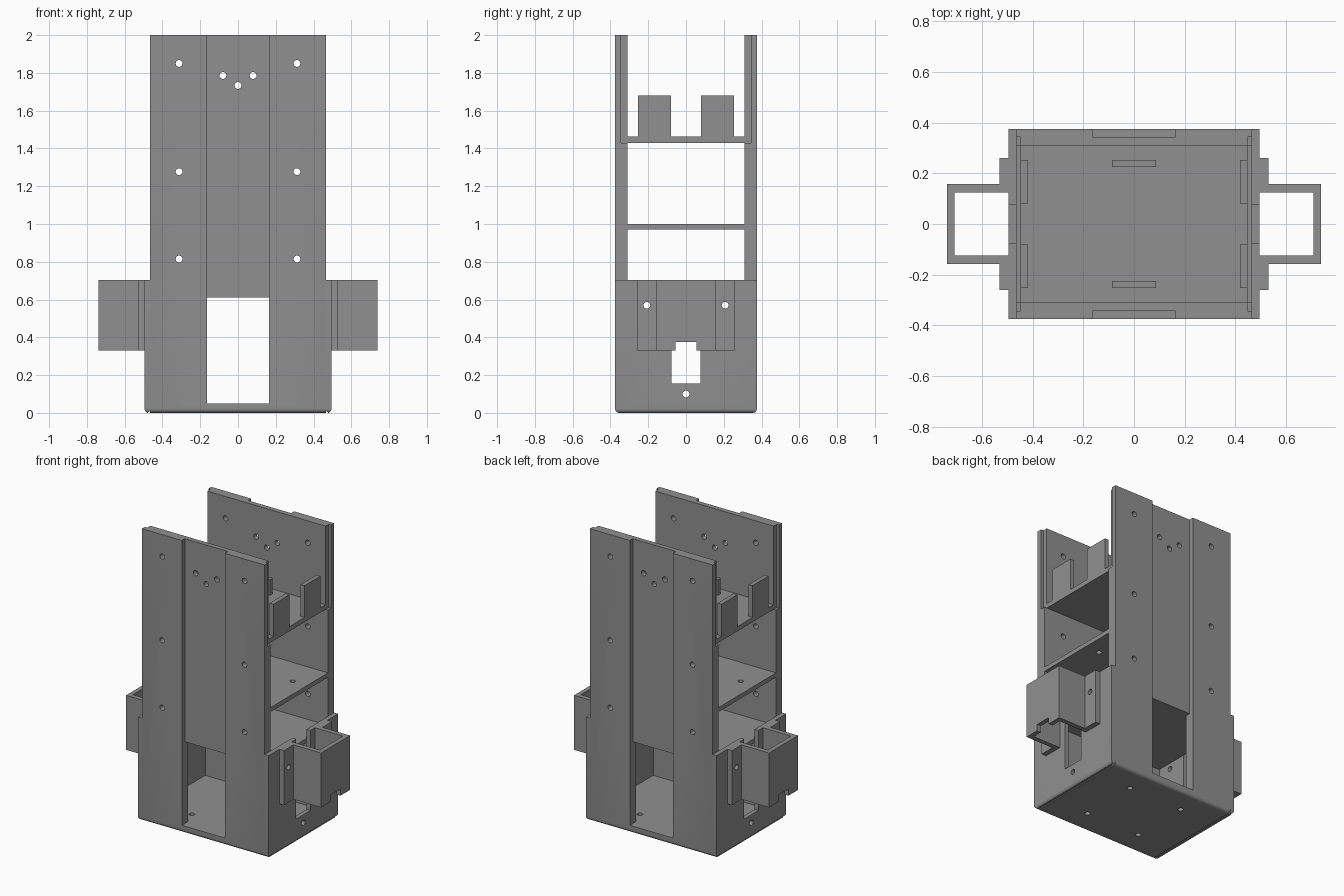
import bpy, bmesh, math
from mathutils import Matrix, Vector

if "Cube" in bpy.data.objects:
    bpy.data.objects.remove(bpy.data.objects["Cube"])

grey = bpy.data.materials.new("plain_grey")
grey.diffuse_color = (0.28, 0.28, 0.28, 1)
grey.use_nodes = True
grey.node_tree.nodes["Principled BSDF"].inputs["Base Color"].default_value = grey.diffuse_color


def finish(name, bm):
    me = bpy.data.meshes.new(name)
    bm.to_mesh(me)
    bm.free()
    me.materials.append(grey)
    ob = bpy.data.objects.new(name, me)
    bpy.context.collection.objects.link(ob)
    return ob


def box(name, x0, x1, y0, y1, z0, z1):
    bm = bmesh.new()
    bmesh.ops.create_cube(bm, size=1)
    for v in bm.verts:
        v.co = ((x0 + x1) / 2 + v.co.x * (x1 - x0),
                (y0 + y1) / 2 + v.co.y * (y1 - y0),
                (z0 + z1) / 2 + v.co.z * (z1 - z0))
    return finish(name, bm)


def drill(axis, pos, length=0.3, r=0.018):
    bm = bmesh.new()
    bmesh.ops.create_cone(bm, cap_ends=True, segments=24, radius1=r, radius2=r, depth=length)
    rot = Vector((0, 0, 1)).rotation_difference(Vector(axis)).to_matrix().to_4x4()
    bm.transform(Matrix.Translation(pos) @ rot)
    return finish("cutter", bm)


def activate(ob):
    bpy.ops.object.select_all(action='DESELECT')
    ob.select_set(True)
    bpy.context.view_layer.objects.active = ob


def combine(ob, others, op='DIFFERENCE'):
    for c in others:
        m = ob.modifiers.new("bool", 'BOOLEAN')
        m.operation, m.solver, m.object = op, 'EXACT', c
        activate(ob)
        bpy.ops.object.modifier_apply(modifier=m.name)
        bpy.data.objects.remove(c)
    return ob


def round_base(ob):
    # rounds the outer bottom edges that run along x
    bm = bmesh.new()
    bm.from_mesh(ob.data)
    edges = [e for e in bm.edges if all(v.co.z < 0.001 and abs(v.co.y) > 0.374 for v in e.verts)]
    bmesh.ops.bevel(bm, geom=edges, offset=0.022, segments=5, profile=0.5, affect='EDGES')
    bm.to_mesh(ob.data)
    bm.free()
    return ob


def turned_copy(ob, name):
    # the model repeats under a half turn about z
    me = ob.data.copy()
    me.transform(Matrix.Rotation(math.pi, 4, 'Z'))
    c = bpy.data.objects.new(name, me)
    bpy.context.collection.objects.link(c)
    return c


Y = (0, 1, 0)
X = (1, 0, 0)
Z = (0, 0, 1)

# Tall wall with central groove, window, panel notches and screw holes
wall = round_base(box("front_wall", -0.465, 0.465, -0.375, -0.31, 0, 2))
cuts = [box("cutter", -0.163, 0.163, -0.5, -0.343, 0.05, 2.1),
        box("cutter", -0.163, 0.163, -0.5, -0.2, 0.05, 0.61)]
for s in (-1, 1):
    xs = sorted((s * 0.447, s * 0.6))
    cuts.append(box("cutter", *xs, -0.343, -0.2, 1.43, 2.1))
    cuts += [drill(Y, (s * 0.312, -0.34, z)) for z in (1.85, 1.277, 0.815)]
    cuts.append(drill(Y, (s * 0.08, -0.34, 1.786)))
cuts.append(drill(Y, (0, -0.34, 1.733)))
combine(wall, cuts)
turned_copy(wall, "back_wall")

# Lower side panel, open in the middle
side = round_base(box("right_side_panel", 0.465, 0.495, -0.375, 0.375, 0, 0.703))
cuts = [box("cutter", 0.4, 0.6, -0.077, 0.077, 0.155, 0.8), drill(X, (0.48, 0, 0.1))]
cuts += [drill(X, (0.48, s * 0.207, 0.57)) for s in (-1, 1)]
combine(side, cuts)
turned_copy(side, "left_side_panel")

# Bracket: flange and open sleeve, with a notch in the outer wall
bracket = box("right_bracket", 0.495, 0.53, -0.26, 0.26, 0.33, 0.703)
combine(bracket, [box("sleeve", 0.51, 0.738, -0.157, 0.157, 0.33, 0.703)], 'UNION')
cuts = [box("cutter", 0.4, 0.708, -0.125, 0.125, 0.2, 0.8),
        box("cutter", 0.6, 0.8, -0.055, 0.055, 0.2, 0.375)]
cuts += [drill(X, (0.51, s * 0.207, 0.57)) for s in (-1, 1)]
combine(bracket, cuts)
turned_copy(bracket, "left_bracket")

# Floor and shelves
floor = box("floor", -0.465, 0.465, -0.31, 0.31, 0, 0.05)
combine(floor, [drill(Z, (a * 0.205, b * 0.205, 0.02)) for a in (-1, 1) for b in (-1, 1)])
box("lower_shelf", -0.465, 0.465, -0.31, 0.31, 0.61, 0.64)
middle = box("middle_shelf", -0.465, 0.465, -0.31, 0.31, 0.97, 1.0)
combine(middle, [drill(Z, (s * 0.355, s * 0.085, 0.985)) for s in (-1, 1)])
box("top_shelf", -0.447, 0.447, -0.31, 0.31, 1.43, 1.462)

# Upright tabs on the top shelf
for sy in (-1, 1):
    ys = sorted((sy * 0.08, sy * 0.253))
    for sx in (-1, 1):
        xs = sorted((sx * 0.417, sx * 0.447))
        box("side_tab", *xs, *ys, 1.462, 1.68)
    ys = sorted((sy * 0.224, sy * 0.253))
    box("inner_tab", -0.086, 0.086, *ys, 1.462, 1.57)

# Smooth round holes and rounded edges, keep the rest sharp
bpy.ops.object.select_all(action='SELECT')
bpy.context.view_layer.objects.active = wall
bpy.ops.object.shade_smooth_by_angle(angle=math.radians(30))
